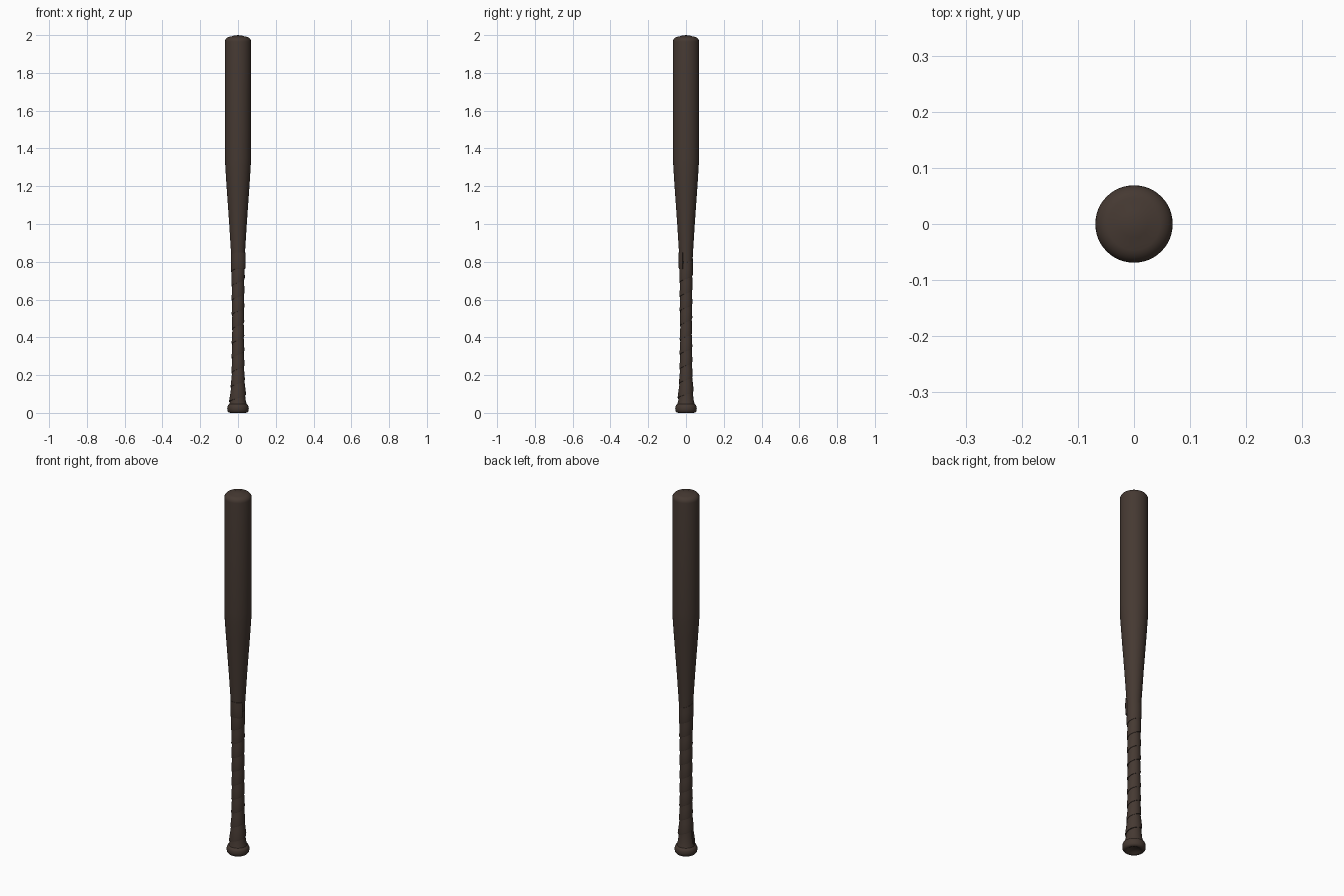
import bpy, bmesh, math

if "Cube" in bpy.data.objects:
    bpy.data.objects.remove(bpy.data.objects["Cube"])

# Single dark brown colour
mat = bpy.data.materials.new("dark_brown_wood")
mat.diffuse_color = (0.060, 0.041, 0.032, 1)
mat.use_nodes = True
mat.node_tree.nodes["Principled BSDF"].inputs["Base Color"].default_value = mat.diffuse_color

# Outer handle radius by height, shared by the bat and the tape
HANDLE = [(0.046, 0.046), (0.07, 0.040), (0.11, 0.036), (0.16, 0.032), (0.22, 0.029),
          (0.45, 0.0275), (0.68, 0.029), (0.76, 0.032), (0.84, 0.0365), (1.0, 0.0465),
          (1.2, 0.0605), (1.30, 0.067), (1.35, 0.069)]


def radius(z):
    for (z0, r0), (z1, r1) in zip(HANDLE, HANDLE[1:]):
        if z <= z1:
            return r0 + (r1 - r0) * max(0, z - z0) / (z1 - z0)
    return HANDLE[-1][1]


def finish(name, bm, angle=40):
    bmesh.ops.recalc_face_normals(bm, faces=bm.faces)
    me = bpy.data.meshes.new(name)
    bm.to_mesh(me)
    bm.free()
    me.materials.append(mat)
    ob = bpy.data.objects.new(name, me)
    bpy.context.collection.objects.link(ob)
    bpy.ops.object.select_all(action='DESELECT')
    ob.select_set(True)
    bpy.context.view_layer.objects.active = ob
    bpy.ops.object.shade_smooth_by_angle(angle=math.radians(angle))
    return ob


# Bat body: dished knob, handle, taper, barrel, rounded tip
knob = [(0.012, 0.0), (0.011, 0.022), (0.003, 0.034), (0.0, 0.040), (0.002, 0.049),
        (0.009, 0.055), (0.020, 0.057), (0.032, 0.0565), (0.041, 0.053)]
tip = [(1.965, 0.069)]
for i in range(1, 7):
    a = math.pi / 2 * i / 6
    tip.append((1.965 + 0.027 * math.sin(a), 0.039 + 0.030 * math.cos(a)))
tip += [(1.997, 0.024), (2.0, 0.0)]
profile = knob + HANDLE + tip

bm = bmesh.new()
verts = [bm.verts.new((r, 0, z)) for z, r in profile]
edges = [bm.edges.new(p) for p in zip(verts, verts[1:])]
bmesh.ops.spin(bm, geom=verts + edges, cent=(0, 0, 0), axis=(0, 0, 1),
               angle=2 * math.pi, steps=48, use_merge=False)
bmesh.ops.remove_doubles(bm, verts=bm.verts, dist=1e-5)
finish("bat_body", bm)

# Grip tape: overlapping helical strip, lower edge standing proud
PITCH, WIDTH, STEPS = 0.0765, 0.086, 40
t0 = -math.pi
t1 = 9 * 2 * math.pi - math.radians(25)
n = int((t1 - t0) / (2 * math.pi) * STEPS)
bm = bmesh.new()
rows = []
for i in range(n + 1):
    t = t0 + (t1 - t0) * i / n
    z = 0.078 + PITCH * (t + math.pi / 2) / (2 * math.pi)
    z = min(z, 0.762)
    # loose end lifts off over the last part of a turn
    lift = 0.005 * min(1, max(0, 1 - (t1 - t) / math.radians(70)))
    section = [(z, -0.003), (z, 0.0045 + lift), (z + 0.006, 0.0055 + lift),
               (z + WIDTH * 0.6, 0.0035 + lift), (z + WIDTH, 0.0015 + lift * 0.8),
               (z + WIDTH, -0.003)]
    rows.append([bm.verts.new(((radius(h) + d) * math.cos(t),
                               (radius(h) + d) * math.sin(t), h)) for h, d in section])
for a, b in zip(rows, rows[1:]):
    for j in range(6):
        k = (j + 1) % 6
        bm.faces.new((a[j], a[k], b[k], b[j]))
bm.faces.new(rows[0])
bm.faces.new(rows[-1])
finish("grip_tape", bm, 35)
